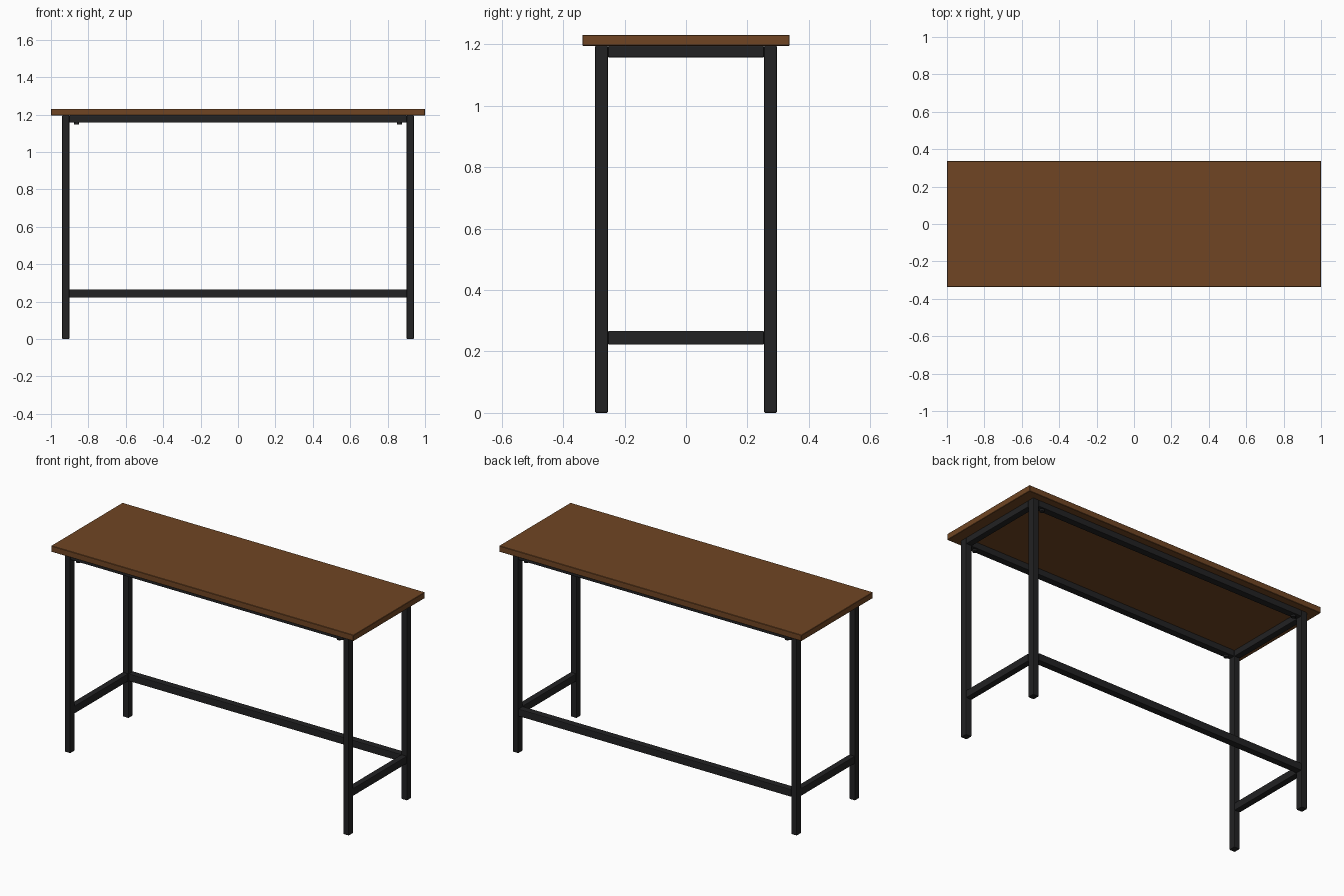
import bpy, bmesh
from mathutils import Vector

if "Cube" in bpy.data.objects:
    bpy.data.objects.remove(bpy.data.objects["Cube"])


def material(name, rgb):
    m = bpy.data.materials.new(name)
    m.diffuse_color = (*rgb, 1)
    m.use_nodes = True
    m.node_tree.nodes["Principled BSDF"].inputs["Base Color"].default_value = m.diffuse_color
    return m


WOOD = material("brown wood", (0.16, 0.06, 0.017))
METAL = material("black metal", (0.016, 0.016, 0.017))


def finish(name, bm, mat):
    me = bpy.data.meshes.new(name)
    bm.to_mesh(me)
    bm.free()
    me.materials.append(mat)
    ob = bpy.data.objects.new(name, me)
    bpy.context.collection.objects.link(ob)
    return ob


def box(name, lo, hi, mat, bevel, segments=2):
    lo, hi = Vector(lo), Vector(hi)
    bm = bmesh.new()
    bmesh.ops.create_cube(bm, size=1)
    bmesh.ops.scale(bm, vec=hi - lo, verts=bm.verts)
    bmesh.ops.translate(bm, vec=(lo + hi) / 2, verts=bm.verts)
    ob = finish(name, bm, mat)
    b = ob.modifiers.new("rounded edges", "BEVEL")
    b.width, b.segments = bevel, segments
    return ob


def bolt(name, x, y):
    bm = bmesh.new()
    bmesh.ops.create_cone(bm, cap_ends=True, segments=12, radius1=0.013,
                          radius2=0.013, depth=0.016)
    bmesh.ops.translate(bm, vec=(x, y, 1.154), verts=bm.verts)
    return finish(name, bm, METAL)


X0, X1 = 0.902, 0.94      # leg inner and outer x
Y0, Y1 = 0.254, 0.296     # leg inner and outer y
TOP = 1.195               # underside of the wooden top

# Wooden top
box("table_top", (-1, -0.337, TOP), (1, 0.337, 1.231), WOOD, 0.002, 1)

for sx, side in ((-1, "left"), (1, "right")):
    xa, xb = sorted((sx * X0, sx * X1))
    # Legs, and bolts under the long top rails
    for sy, end in ((-1, "front"), (1, "back")):
        ya, yb = sorted((sy * Y0, sy * Y1))
        box(f"{end}_{side}_leg", (xa, ya, 0), (xb, yb, TOP), METAL, 0.004)
        bolt(f"{end}_{side}_bolt", sx * 0.863, sy * 0.275)
    # End rails
    box(f"{side}_top_rail", (xa, -Y0, 1.157), (xb, Y0, TOP), METAL, 0.004)
    box(f"{side}_low_rail", (xa, -Y0, 0.222), (xb, Y0, 0.267), METAL, 0.004)

# Long rails: front and back under the top, one low at the back
for sy, end in ((-1, "front"), (1, "back")):
    ya, yb = sorted((sy * Y0, sy * Y1))
    box(f"{end}_top_rail", (-X0, ya, 1.157), (X0, yb, TOP), METAL, 0.004)
box("back_low_rail", (-X0, Y0, 0.222), (X0, Y1, 0.266), METAL, 0.004)
